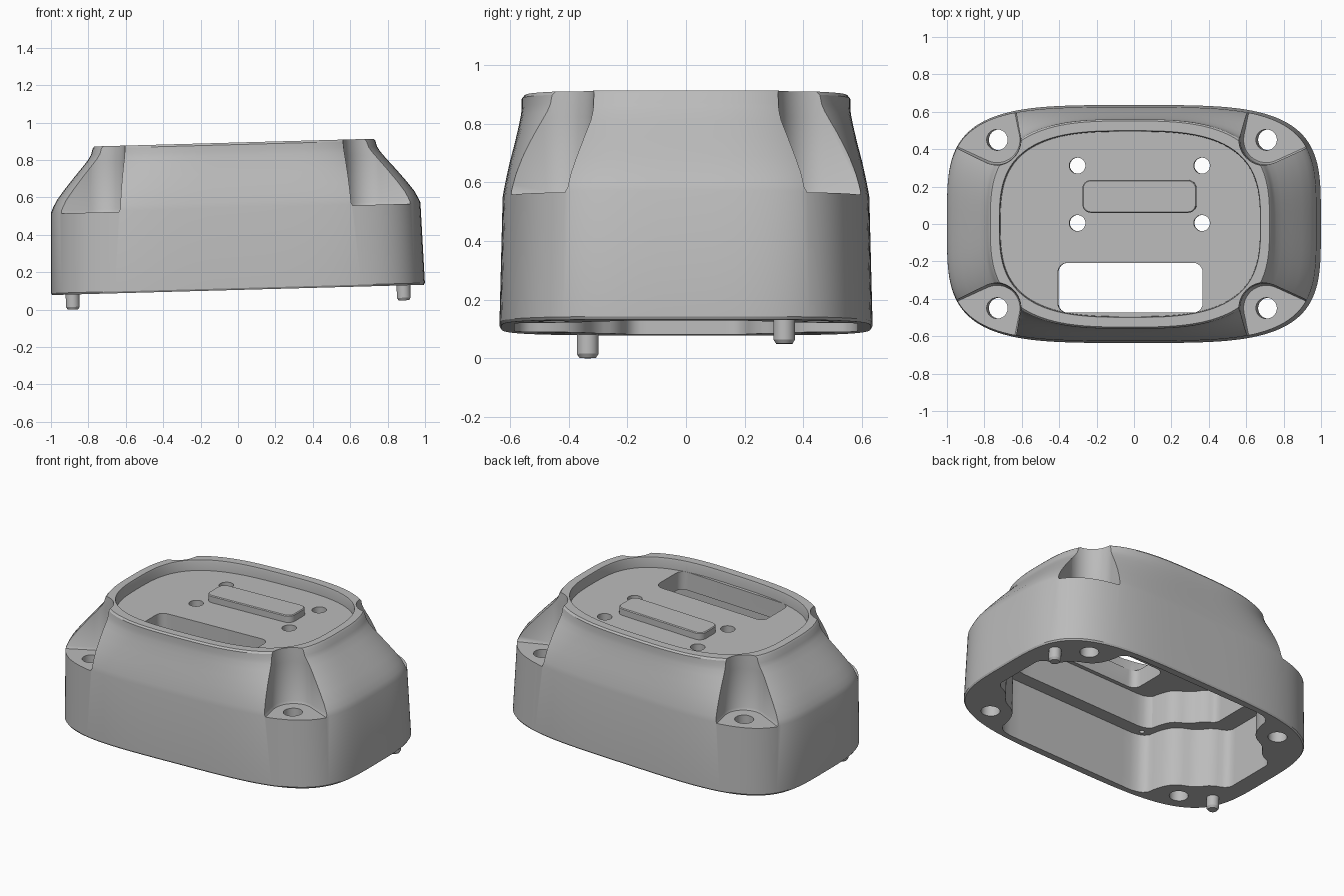
import bpy, bmesh, math
from mathutils import Matrix

cube = bpy.data.objects.get("Cube")
if cube:
    bpy.data.objects.remove(cube, do_unlink=True)

grey = bpy.data.materials.new("housing grey")
grey.use_nodes = True
COLOUR = (0.5, 0.5, 0.5, 1)
grey.diffuse_color = COLOUR
grey.node_tree.nodes["Principled BSDF"].inputs["Base Color"].default_value = COLOUR

TILT = Matrix.Translation((0, 0, 0.105)) @ Matrix.Rotation(math.radians(-1.58), 4, 'Y')
HOLE = (0.72, 0.45)
CORNERS = [(sx, sy) for sx in (1, -1) for sy in (1, -1)]


def loft(name, rings):
    """Closed solid through rings given as (height, outline)."""
    bm = bmesh.new()
    rows = [[bm.verts.new((x, y, z)) for x, y in outline] for z, outline in rings]
    count = len(rows[0])
    for a, b in zip(rows, rows[1:]):
        for i in range(count):
            j = (i + 1) % count
            bm.faces.new((a[i], a[j], b[j], b[i]))
    bm.faces.new(rows[0][::-1])
    bm.faces.new(rows[-1])
    bmesh.ops.recalc_face_normals(bm, faces=bm.faces)
    mesh = bpy.data.meshes.new(name)
    bm.to_mesh(mesh)
    bm.free()
    mesh.materials.append(grey)
    ob = bpy.data.objects.new(name, mesh)
    bpy.context.collection.objects.link(ob)
    return ob


def oval(hx, hy, n, count=128):
    """Rounded rectangular oval (superellipse)."""
    pts = []
    for i in range(count):
        t = math.tau * (i + 0.5) / count
        c, s = math.cos(t), math.sin(t)
        pts.append((hx * math.copysign(abs(c) ** (2 / n), c),
                    hy * math.copysign(abs(s) ** (2 / n), s)))
    return pts


def circle(cx, cy, r, count=32):
    return [(cx + x, cy + y) for x, y in oval(r, r, 2, count)]


def rounded_rect(x0, x1, y0, y1, r):
    pts = []
    for cx, cy, start in ((x1 - r, y1 - r, 0), (x0 + r, y1 - r, 90),
                          (x0 + r, y0 + r, 180), (x1 - r, y0 + r, 270)):
        for k in range(7):
            a = math.radians(start + 15 * k)
            pts.append((cx + r * math.cos(a), cy + r * math.sin(a)))
    return pts


def four_way(quarter):
    """Mirror a quarter outline and round its corners by subdivision."""
    q = quarter[::-1]
    pts = q + [(-x, y) for x, y in q[::-1]]
    pts += [(-x, -y) for x, y in q] + [(x, -y) for x, y in q[::-1]]
    for _ in range(2):
        cut = []
        for i, (ax, ay) in enumerate(pts):
            bx, by = pts[(i + 1) % len(pts)]
            for f in (0.25, 0.75):
                cut.append((ax + (bx - ax) * f, ay + (by - ay) * f))
        pts = cut
    return pts


def pocket_outline(r, sx, sy):
    """Round inside, flaring towards the outer corner."""
    hx, hy = HOLE
    pts = []
    for k in range(17):
        a = math.radians(168 + k * 8)
        pts.append((hx + r * math.cos(a), hy + r * math.sin(a)))
    pts += [(hx + 0.4, hy - r + 0.17), (hx + 0.4, hy + 0.4), (hx - r + 0.08, hy + 0.4)]
    return [(sx * x, sy * y) for x, y in pts]


def carve(target, cutter):
    mod = target.modifiers.new("cut", 'BOOLEAN')
    mod.operation = 'DIFFERENCE'
    mod.solver = 'EXACT'
    mod.object = cutter
    bpy.context.view_layer.objects.active = target
    bpy.ops.object.modifier_apply(modifier=mod.name)
    bpy.data.objects.remove(cutter, do_unlink=True)


def finish(ob, angle=30):
    ob.matrix_world = TILT
    bpy.ops.object.select_all(action='DESELECT')
    ob.select_set(True)
    bpy.context.view_layer.objects.active = ob
    bpy.ops.object.shade_smooth_by_angle(angle=math.radians(angle))


# Outer shell: straight skirt, sloping shoulder, upright rim
shell = [(0, 0.994, 0.63, 3.85), (0.01, 1.0, 0.636, 3.85), (0.44, 0.988, 0.625, 3.85),
         (0.47, 0.975, 0.62, 3.8), (0.505, 0.956, 0.613, 3.75), (0.56, 0.914, 0.601, 3.6),
         (0.625, 0.86, 0.584, 3.4), (0.685, 0.808, 0.57, 3.2), (0.72, 0.78, 0.563, 3.1),
         (0.745, 0.765, 0.56, 3.05), (0.777, 0.756, 0.56, 3), (0.788, 0.747, 0.551, 3)]
housing = loft("housing", [(z, oval(hx, hy, n)) for z, hx, hy, n in shell])

# Recessed top deck
carve(housing, loft("recess", [(0.722, oval(0.694, 0.494, 3)), (0.777, oval(0.696, 0.496, 3)),
                               (0.9, oval(0.73, 0.53, 3))]))

# Hollow underside: wide lower chamber, ledge, narrower upper chamber
lower = four_way([(0.3, 0.585), (0.55, 0.585), (0.57, 0.45), (0.62, 0.36),
                  (0.73, 0.31), (0.78, 0.23), (0.88, 0.19), (0.88, 0.1)])
upper = four_way([(0.3, 0.5), (0.51, 0.5), (0.53, 0.41), (0.56, 0.33),
                  (0.65, 0.28), (0.7, 0.2), (0.76, 0.17), (0.76, 0.1)])
carve(housing, loft("lower_chamber", [(-0.1, lower), (0.39, lower)]))
carve(housing, loft("upper_chamber", [(0.3, upper), (0.605, upper)]))

# Corner screw pockets with through holes, and small holes in the ledge
for sx, sy in CORNERS:
    carve(housing, loft("pocket", [(0.435, pocket_outline(0.122, sx, sy)),
                                   (0.45, pocket_outline(0.13, sx, sy)),
                                   (0.7, pocket_outline(0.133, sx, sy)),
                                   (0.9, pocket_outline(0.143, sx, sy))]))
    hole = circle(sx * HOLE[0], sy * HOLE[1], 0.056)
    carve(housing, loft("screw_hole", [(-0.1, hole), (0.6, hole)]))
    hole = circle(sx * 0.5, sy * 0.538, 0.015, 16)
    carve(housing, loft("ledge_hole", [(0.35, hole), (0.46, hole)]))

# Deck openings: slot and four mounting holes
slot = rounded_rect(-0.387, 0.387, -0.474, -0.208, 0.05)
carve(housing, loft("slot", [(0.5, slot), (0.76, slot)]))
for x in (-0.283, 0.383):
    for y in (0.005, 0.312):
        hole = circle(x, y, 0.043)
        carve(housing, loft("mount_hole", [(0.5, hole), (0.76, hole)]))
finish(housing)

# Raised bar on the deck
bar = [rounded_rect(-0.255 + d, 0.355 - d, 0.06 + d, 0.235 - d, 0.045 - d) for d in (0, 0.005)]
finish(loft("raised_bar", [(0.71, bar[0]), (0.762, bar[0]), (0.767, bar[1])]))

# Locating pins under two opposite corners
for side, s in (("left", 1), ("right", -1)):
    x, y = s * 0.885, s * 0.335
    finish(loft(side + "_pin", [(-0.08, circle(x, y, 0.028)), (-0.066, circle(x, y, 0.037)),
                                (0.02, circle(x, y, 0.037))]))
